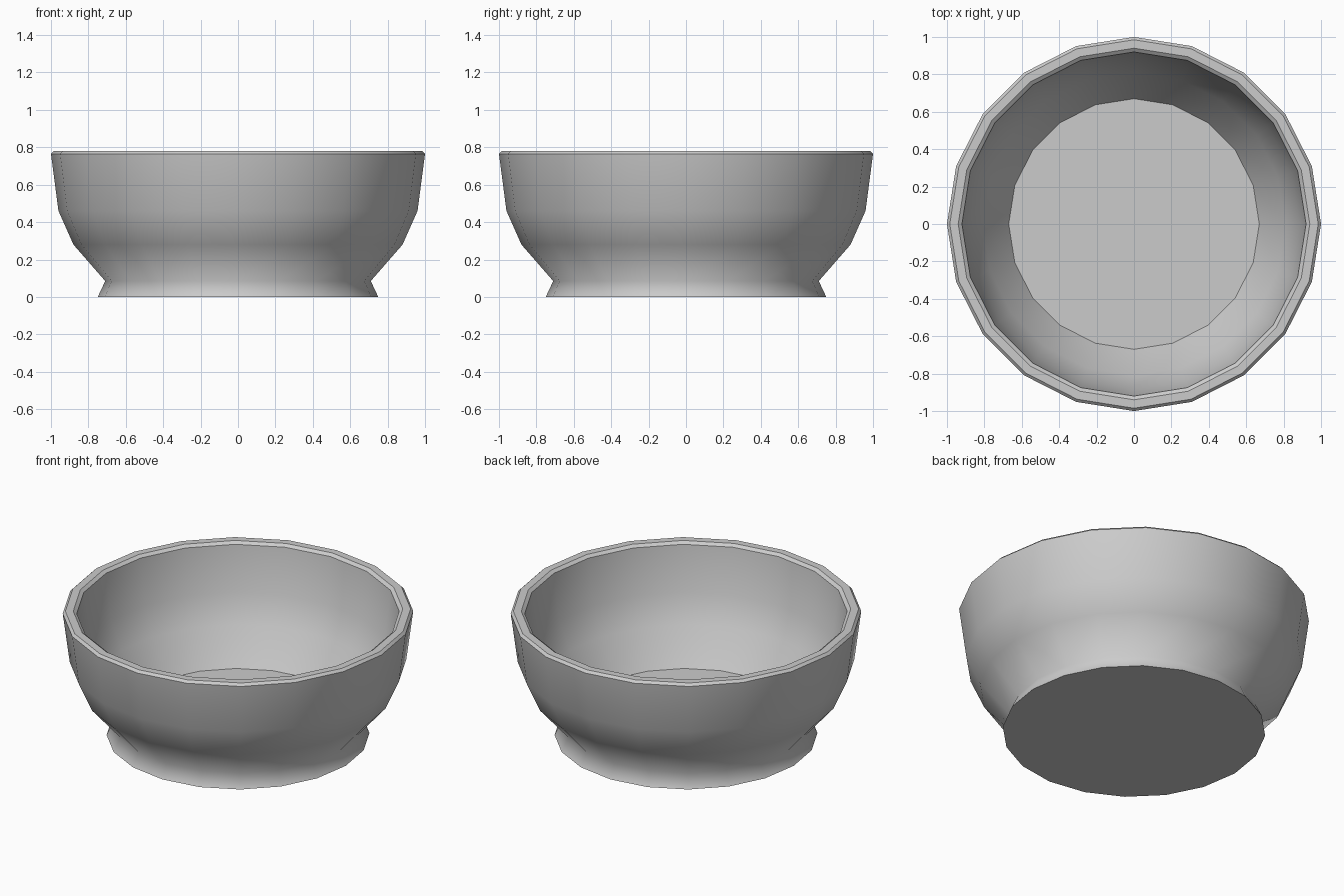
import bpy, bmesh, math

cube = bpy.data.objects.get("Cube")
if cube:
    bpy.data.objects.remove(cube, do_unlink=True)

SIDES = 20

# Single glaze colour
mat = bpy.data.materials.new("grey_ceramic")
mat.use_nodes = True
grey = (0.6, 0.6, 0.6, 1)
mat.diffuse_color = grey
mat.node_tree.nodes["Principled BSDF"].inputs["Base Color"].default_value = grey

# Cross-section from base to inner floor: radius, height, crisp edge
profile = [
    (0.75, 0.00, True),     # foot
    (0.71, 0.085, False),   # waist
    (0.88, 0.28, False),
    (0.96, 0.46, False),
    (1.00, 0.765, True),    # outer lip
    (0.985, 0.78, True),
    (0.94, 0.78, True),
    (0.92, 0.765, True),    # inner lip
    (0.885, 0.48, False),
    (0.81, 0.31, False),
    (0.67, 0.10, True),     # floor
]

bm = bmesh.new()
rings = []
for r, z, crisp in profile:
    rings.append([bm.verts.new((r * math.cos(2 * math.pi * i / SIDES),
                                r * math.sin(2 * math.pi * i / SIDES), z))
                  for i in range(SIDES)])
for low, high in zip(rings, rings[1:]):
    for i in range(SIDES):
        j = (i + 1) % SIDES
        bm.faces.new((low[i], low[j], high[j], high[i]))
bm.faces.new(rings[0][::-1])
bm.faces.new(rings[-1])

for face in bm.faces:
    face.smooth = True
for ring, (r, z, crisp) in zip(rings, profile):
    if crisp:
        for i in range(SIDES):
            bm.edges.get((ring[i], ring[(i + 1) % SIDES])).smooth = False
bmesh.ops.recalc_face_normals(bm, faces=bm.faces)

mesh = bpy.data.meshes.new("bowl")
bm.to_mesh(mesh)
bm.free()
mesh.materials.append(mat)
bowl = bpy.data.objects.new("bowl", mesh)
bpy.context.collection.objects.link(bowl)
